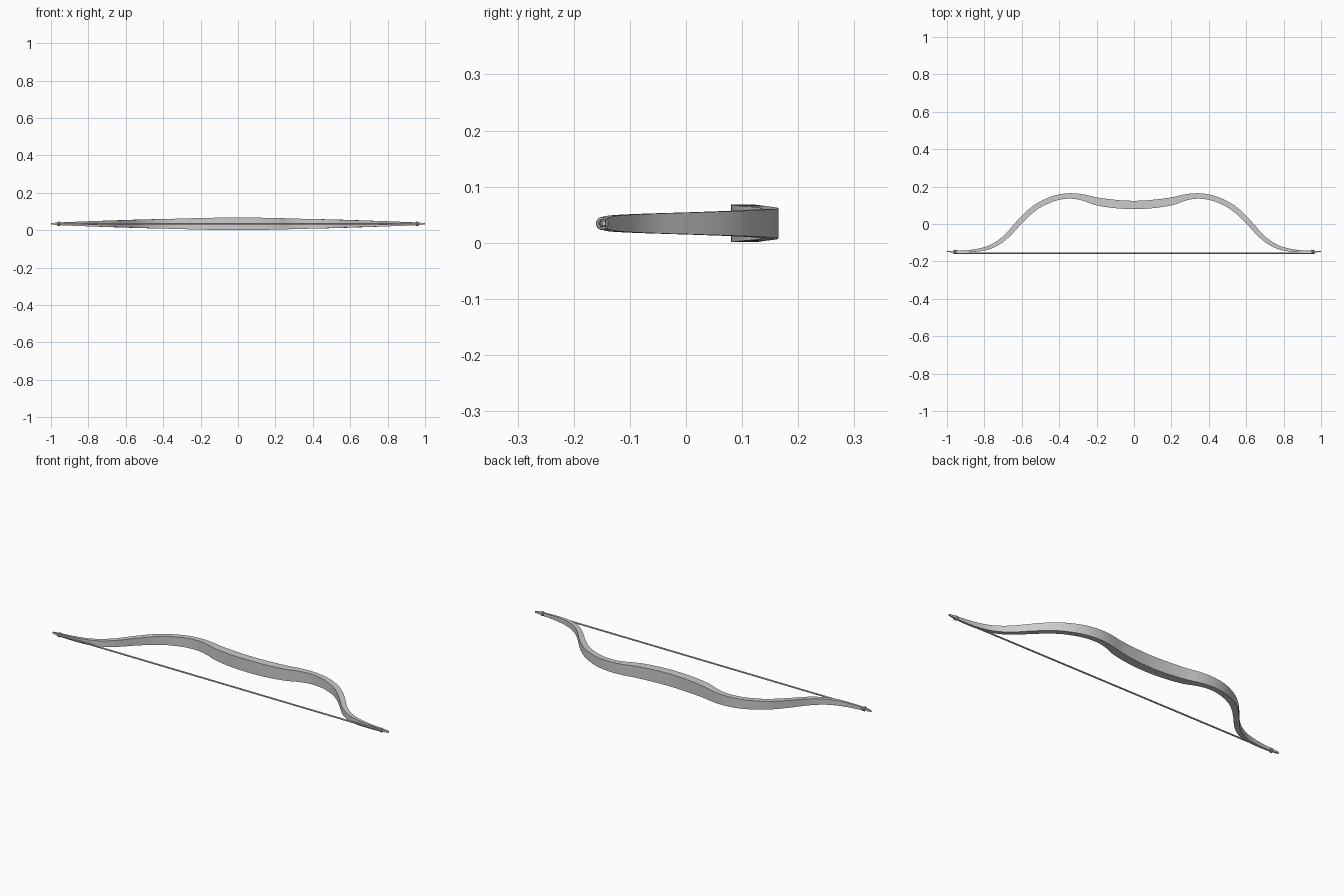
import bpy, bmesh, math
from mathutils import Vector

if "Cube" in bpy.data.objects:
    bpy.data.objects.remove(bpy.data.objects["Cube"])

Z = 0.0345  # mid height of the whole bow

# half profile: x, y of centreline, half thickness, half width
HALF = [(0, .102, .022, .0335), (.1, .107, .0225, .0328), (.2, .121, .021, .031),
        (.27, .141, .017, .029), (.34, .150, .0145, .027), (.42, .139, .0145, .0253),
        (.5, .105, .0145, .0232), (.56, .062, .0145, .0215), (.62, .002, .014, .0195),
        (.68, -.064, .0125, .0175), (.74, -.109, .011, .0155), (.80, -.133, .009, .0135),
        (.88, -.145, .006, .0105), (.95, -.1475, .005, .0075), (1, -.1465, .003, .004)]
FULL = [(-p[0],) + p[1:] for p in reversed(HALF[1:])] + HALF


def spline(pts, n):
    """Smooth curve through the points, n steps per span."""
    out = []
    for i in range(len(pts) - 1):
        a, b, c, d = (pts[max(i - 1, 0)], pts[i], pts[i + 1], pts[min(i + 2, len(pts) - 1)])
        for k in range(n):
            t = k / n
            out.append([.5 * (2 * q + (r - p) * t + (2 * p - 5 * q + 4 * r - s) * t * t
                              + (3 * q - p - 3 * r + s) * t ** 3)
                        for p, q, r, s in zip(a, b, c, d)])
    out.append(list(pts[-1]))
    return out


def smooth(ob):
    bpy.ops.object.select_all(action='DESELECT')
    ob.select_set(True)
    bpy.context.view_layer.objects.active = ob
    bpy.ops.object.shade_smooth_by_angle(angle=math.radians(30))


# bow stave: rectangular section swept along the recurve
path = spline(FULL, 4)
bm = bmesh.new()
rings = []
for i, (x, y, t, w) in enumerate(path):
    a, b = path[max(i - 1, 0)], path[min(i + 1, len(path) - 1)]
    tan = Vector((b[0] - a[0], b[1] - a[1], 0)).normalized()
    nrm = Vector((-tan.y, tan.x, 0))
    rings.append([bm.verts.new(Vector((x, y, Z)) + nrm * t * u + Vector((0, 0, w * v)))
                  for u, v in ((-1, -1), (1, -1), (1, 1), (-1, 1))])
for r, s in zip(rings, rings[1:]):
    for k in range(4):
        bm.faces.new((r[k], r[(k + 1) % 4], s[(k + 1) % 4], s[k]))
bm.faces.new(rings[0])
bm.faces.new(rings[-1])
bmesh.ops.recalc_face_normals(bm, faces=bm.faces)
me = bpy.data.meshes.new("bow_stave")
bm.to_mesh(me)
bm.free()
stave = bpy.data.objects.new("bow_stave", me)
bpy.context.collection.objects.link(stave)
smooth(stave)

# bowstring
bpy.ops.mesh.primitive_cylinder_add(vertices=12, radius=.004, depth=1.92,
                                    location=(0, -.1555, Z), rotation=(0, math.pi / 2, 0))
bpy.context.object.name = "bowstring"
smooth(bpy.context.object)

# string loops round the limb tips
for side, name in ((-1, "left"), (1, "right")):
    for k in range(2):
        bpy.ops.mesh.primitive_torus_add(major_segments=20, minor_segments=8,
                                         major_radius=.0085, minor_radius=.0035,
                                         location=(side * (.954 + .007 * k), -.149, Z),
                                         rotation=(0, math.pi / 2, side * .3))
        bpy.context.object.name = f"{name}_string_loop_{k + 1}"
        smooth(bpy.context.object)
